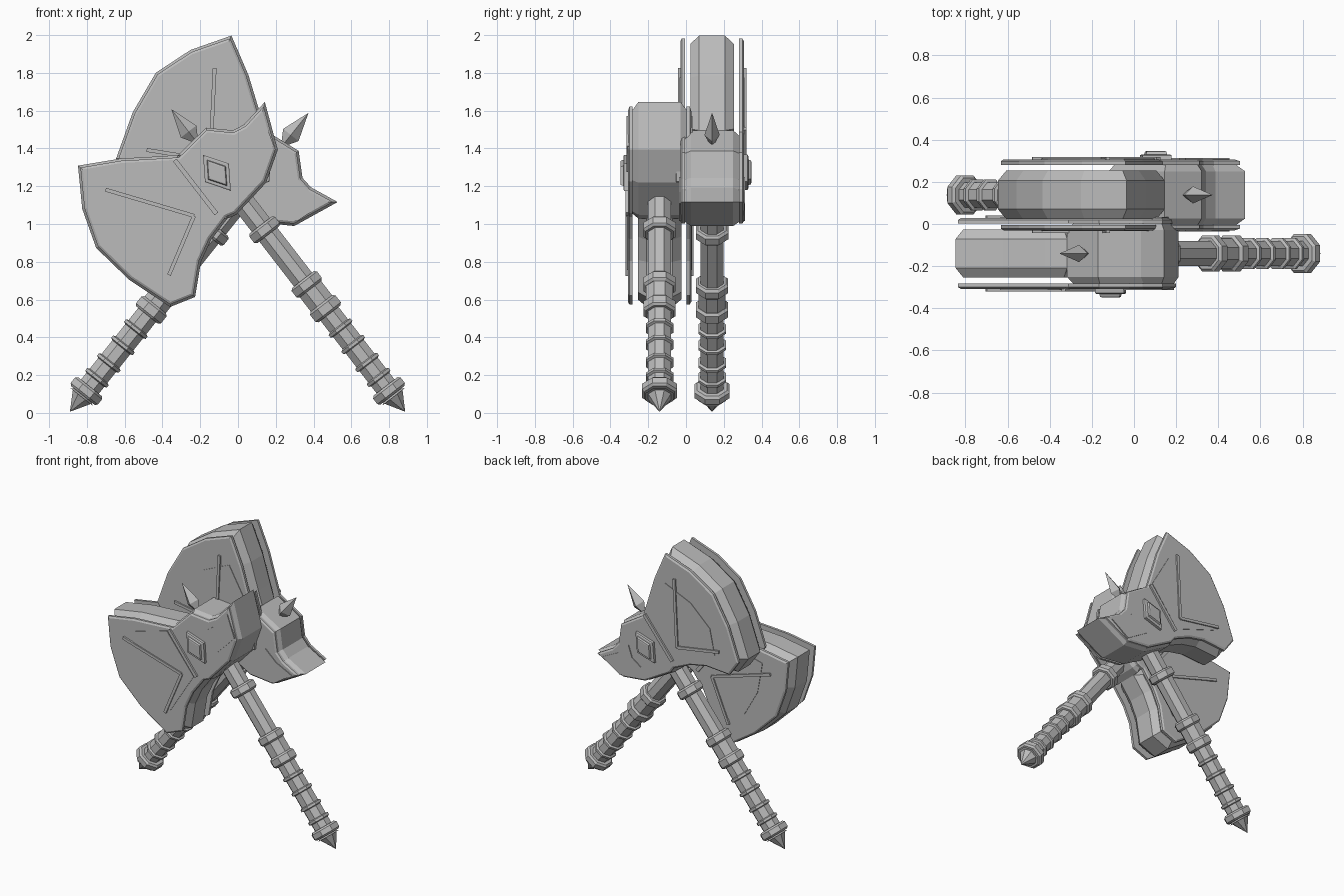
import bpy, bmesh, math
from mathutils import Vector, Matrix

cube = bpy.data.objects.get("Cube")
if cube:
    bpy.data.objects.remove(cube)

steel = bpy.data.materials.new("grey_steel")
steel.use_nodes = True
GREY = (0.5, 0.5, 0.5, 1)
steel.diffuse_color = GREY
steel.node_tree.nodes["Principled BSDF"].inputs["Base Color"].default_value = GREY

# Outlines are (reach towards the blade, height along the handle)
UPPER = [(.12, 1.81), (.206, 1.868), (.372, 1.982), (.574, 2.09)]
EDGE = [(.696, 1.895), (.764, 1.687), (.729, 1.446), (.645, 1.2)]
LOWER = [(.508, 1.161), (.37, 1.289), (.257, 1.348), (.12, 1.385)]
BEAK = [(.07, 1.372), (-.16, 1.41), (-.315, 1.51), (-.415, 1.752),
        (-.256, 1.725), (-.19, 1.736), (-.085, 1.835)]
BLADE = UPPER + EDGE + LOWER
HEAD = [LOWER[-1]] + BEAK + [UPPER[0]]
PLATE = BLADE + BEAK
PANEL = [(.446, 1.908), (.175, 1.8), (.172, 1.45), (.496, 1.333), (.58, 1.5), (.55, 1.71)]
BEAK_PANEL = [(-.112, 1.678), (-.226, 1.67), (-.362, 1.7),
              (-.31, 1.538), (-.118, 1.513), (-.141, 1.596)]
GEM = [(.095, 1.61), (.015, 1.73), (-.065, 1.61), (.015, 1.49)]


def inset(points, amount):
    """Move every edge of an outline inwards by the same amount."""
    pts = [Vector(p) for p in points]
    n = len(pts)
    area = sum(pts[i - 1].x * pts[i].y - pts[i].x * pts[i - 1].y for i in range(n))
    side = 1 if area > 0 else -1
    result = []
    for i in range(n):
        a = (pts[i] - pts[i - 1]).normalized()
        b = (pts[(i + 1) % n] - pts[i]).normalized()
        na, nb = Vector((-a.y, a.x)) * side, Vector((-b.y, b.x)) * side
        result.append(pts[i] + (na + nb) * amount / max(1 + na.dot(nb), .4))
    return result


def loft(bm, outline, layers):
    """Stack inset copies of an outline; layers are (depth, inset)."""
    rings = [[bm.verts.new((-p.x, depth, p.y)) for p in inset(outline, amount)]
             for depth, amount in layers]
    n = len(outline)
    for low, high in zip(rings, rings[1:]):
        for i in range(n):
            j = (i + 1) % n
            bm.faces.new((low[i], low[j], high[j], high[i]))
    bm.faces.new(rings[0])
    bm.faces.new(rings[-1])


def finish(name, bm, place):
    bmesh.ops.recalc_face_normals(bm, faces=bm.faces)
    mesh = bpy.data.meshes.new(name)
    bm.to_mesh(mesh)
    bm.free()
    mesh.materials.append(steel)
    obj = bpy.data.objects.new(name, mesh)
    obj.matrix_world = place
    bpy.context.collection.objects.link(obj)


def solid(name, outline, half, flat, cut, place):
    """A thick piece with chamfered rims on both faces."""
    bm = bmesh.new()
    loft(bm, outline, [(-half, cut), (-flat, 0), (flat, 0), (half, cut)])
    finish(name, bm, place)


def pair(name, outlines, layers, place):
    """The same relief on both faces of the axe."""
    bm = bmesh.new()
    for side in (-1, 1):
        for outline in outlines:
            loft(bm, outline, [(side * d, c) for d, c in layers])
    finish(name, bm, place)


def bar(start, end, half):
    a, b = Vector(start), Vector(end)
    d = (b - a).normalized()
    n = Vector((-d.y, d.x)) * half
    return [a + n, a - n, b - n, b + n]


def turned(name, profile, sides, place, phase=0.0, depth=1.0):
    """Faceted lathe; profile is (apothem, height)."""
    bm = bmesh.new()
    rings = []
    for half, z in profile:
        r = half / math.cos(math.pi / sides) if phase else half
        rings.append([bm.verts.new((r * math.cos(2 * math.pi * (i + phase) / sides),
                                    depth * r * math.sin(2 * math.pi * (i + phase) / sides), z))
                      for i in range(sides)])
    for low, high in zip(rings, rings[1:]):
        for i in range(sides):
            j = (i + 1) % sides
            bm.faces.new((low[i], low[j], high[j], high[i]))
    bmesh.ops.remove_doubles(bm, verts=bm.verts, dist=.0005)
    finish(name, bm, place)


def collar(low, high, radius):
    """Profile of a band with bevelled ends."""
    c = .012
    return [(.06, low), (radius - c, low), (radius, low + c),
            (radius, high - c), (radius - c, high), (.06, high)]


def build_axe(prefix, foot, depth, angle):
    place = Matrix.Translation((foot, depth, .006)) @ Matrix.Rotation(math.radians(angle), 4, 'Y')

    # Handle with pommel, grip rings and collars
    shaft = [(0, 0), (.06, .1), (.075, .1)] + collar(.11, .17, .092)
    for ring in (.23, .33, .45, .56):
        shaft += [(.06, ring - .014), (.073, ring - .008), (.073, ring + .008), (.06, ring + .014)]
    shaft += collar(.655, .725, .085)
    shaft += [(.071, .725), (.071, .82)]
    shaft += collar(.82, .885, .085) + collar(1.185, 1.25, .086)
    shaft += [(.06, 1.5), (0, 1.5)]
    turned(prefix + "_handle", shaft, 8, place, phase=.5)
    turned(prefix + "_top_spike", [(0, 1.79), (.052, 1.875), (0, 2.025)], 4, place, depth=.78)

    # Blade core, thicker head block and the cover plates on both faces
    solid(prefix + "_blade_core", BLADE, .115, .068, .035, place)
    solid(prefix + "_head_block", HEAD, .156, .112, .03, place)
    pair(prefix + "_cover_plates", [PLATE], [(.142, .012), (.16, .012), (.168, .024)], place)

    # Raised decoration
    pair(prefix + "_blade_panels", [PANEL], [(.16, 0), (.172, 0)], place)
    pair(prefix + "_beak_panels", [BEAK_PANEL], [(.16, 0), (.174, 0)], place)
    apex = (.25, 1.504)
    bars = [bar(apex, (.536, 1.9), .01), bar(apex, (.547, 1.337), .01),
            bar((.15, 1.8), (.15, 1.44), .012)]
    pair(prefix + "_blade_bars", bars, [(.16, 0), (.181, 0)], place)
    pair(prefix + "_head_gems", [GEM],
         [(.16, 0), (.188, 0), (.192, .006), (.192, .018), (.206, .022), (.208, .028)], place)


build_axe("front_axe", .885, -.14, -37.7)
build_axe("back_axe", -.89, .138, 38.6)
